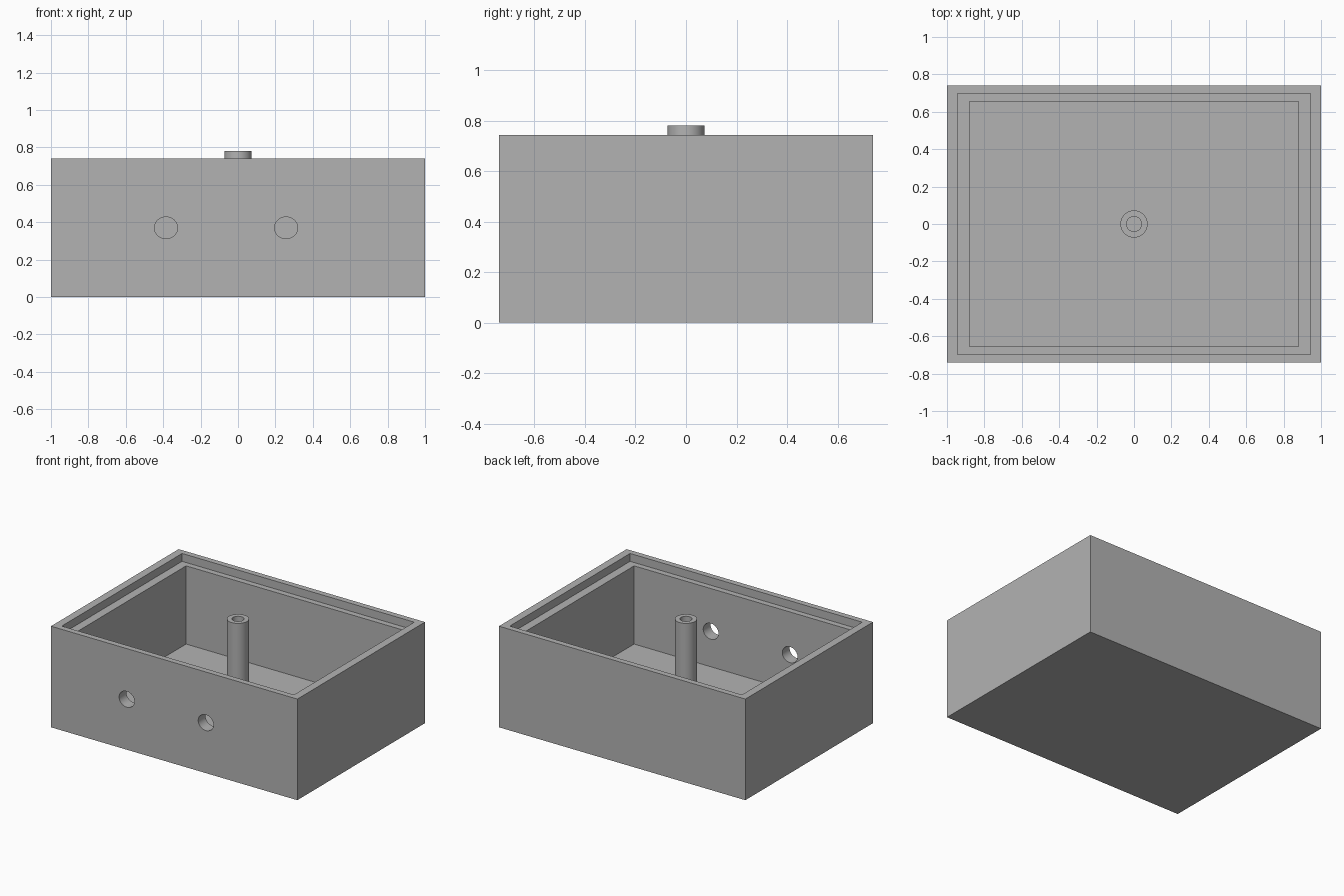
import bpy
import math

if "Cube" in bpy.data.objects:
    bpy.data.objects.remove(bpy.data.objects["Cube"], do_unlink=True)

WIDTH, DEPTH, HEIGHT = 2.0, 1.48, 0.742
FLOOR = 0.11

grey = bpy.data.materials.new("plain grey")
grey.use_nodes = True
colour = (0.45, 0.45, 0.45, 1)
grey.diffuse_color = colour
grey.node_tree.nodes["Principled BSDF"].inputs["Base Color"].default_value = colour


def finish(name):
    obj = bpy.context.object
    obj.name = name
    bpy.ops.object.transform_apply(location=True, rotation=True, scale=True)
    obj.data.materials.append(grey)
    return obj


def box(name, width, depth, bottom, top):
    bpy.ops.mesh.primitive_cube_add(size=1, location=(0, 0, (bottom + top) / 2))
    bpy.context.object.scale = (width, depth, top - bottom)
    return finish(name)


def rod(name, radius, bottom, top):
    bpy.ops.mesh.primitive_cylinder_add(
        vertices=48, radius=radius, depth=top - bottom,
        location=(0, 0, (bottom + top) / 2))
    return finish(name)


def cut(target, cutter):
    cutter.hide_render = True
    mod = target.modifiers.new("cut", "BOOLEAN")
    mod.operation = "DIFFERENCE"
    mod.solver = "EXACT"
    mod.object = cutter
    bpy.context.view_layer.objects.active = target
    bpy.ops.object.modifier_apply(modifier=mod.name)
    bpy.data.objects.remove(cutter, do_unlink=True)


def smooth(obj):
    bpy.ops.object.select_all(action="DESELECT")
    obj.select_set(True)
    bpy.context.view_layer.objects.active = obj
    bpy.ops.object.shade_smooth_by_angle(angle=math.radians(30))


# Open box with a stepped rim for a lid
case = box("case", WIDTH, DEPTH, 0, HEIGHT)
cut(case, box("cavity_cutter", 1.76, 1.31, FLOOR, 1))
cut(case, box("rim_cutter", 1.885, 1.395, HEIGHT - 0.058, 1))

# Two cable holes through the front wall
for x in (-0.385, 0.257):
    bpy.ops.mesh.primitive_cylinder_add(
        vertices=48, radius=1, depth=0.3,
        location=(x, -DEPTH / 2, 0.37), rotation=(math.pi / 2, 0, 0))
    bpy.context.object.scale = (0.062, 0.058, 1)
    cut(case, finish("cable_hole_cutter"))
smooth(case)

# Hollow screw post in the middle of the floor
post = rod("screw_post", 0.073, FLOOR, 0.781)
cut(post, rod("post_bore_cutter", 0.04, FLOOR + 0.005, 1))
smooth(post)
